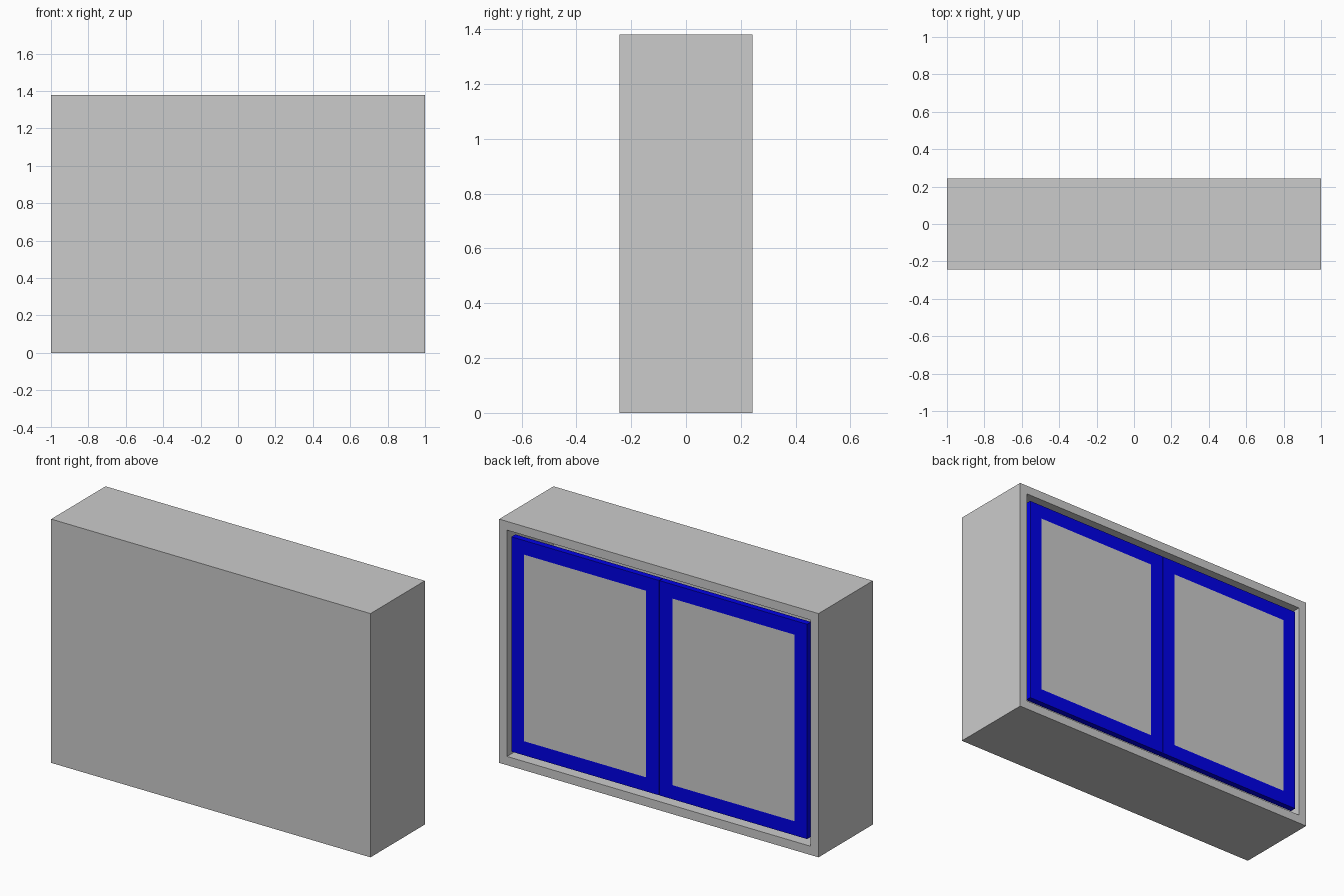
import bpy, bmesh

if "Cube" in bpy.data.objects:
    bpy.data.objects.remove(bpy.data.objects["Cube"])

W, D, H = 2.0, 0.486, 1.38     # outer size
WALL = 0.07                    # cabinet wall thickness
GAP_X, GAP_Z = 0.004, 0.012    # clearance round the doors
DOOR_T, RECESS = 0.035, 0.004
RAIL = 0.113                   # width of the blue door border


def finish(name, bm, mats=()):
    bmesh.ops.recalc_face_normals(bm, faces=bm.faces)
    me = bpy.data.meshes.new(name)
    bm.to_mesh(me)
    bm.free()
    ob = bpy.data.objects.new(name, me)
    bpy.context.collection.objects.link(ob)
    for m in mats:
        me.materials.append(m)
    return ob


def box(center, size):
    bm = bmesh.new()
    bmesh.ops.create_cube(bm, size=1)
    for v in bm.verts:
        v.co = [c + a * s for c, a, s in zip(center, v.co, size)]
    return bm


def back_face(bm):
    return max(bm.faces, key=lambda f: f.calc_center_median().y)


blue = bpy.data.materials.new("blue_paint")
blue.diffuse_color = (0.0, 0.0, 0.8, 1)
blue.use_nodes = True
blue.node_tree.nodes["Principled BSDF"].inputs["Base Color"].default_value = blue.diffuse_color
grey = bpy.data.materials.new("plain_grey")
grey.diffuse_color = (0.8, 0.8, 0.8, 1)
grey.use_nodes = True
grey.node_tree.nodes["Principled BSDF"].inputs["Base Color"].default_value = grey.diffuse_color

# Cabinet body: box hollowed from the back side
body = box((0, 0, H / 2), (W, D, H))
face = back_face(body)
bmesh.ops.inset_region(body, faces=[face], thickness=WALL)
cavity = bmesh.ops.extrude_discrete_faces(body, faces=[face])["faces"]
bmesh.ops.translate(body, verts=cavity[0].verts, vec=(0, -(D - WALL), 0))
finish("cabinet_body", body)

# Pair of doors: blue border with a flush grey panel
half = W / 2 - WALL
door_w = half - 1.5 * GAP_X
door_h = H - 2 * WALL - 2 * GAP_Z
for side, name in ((-1, "door_right"), (1, "door_left")):
    x = side * (GAP_X / 2 + door_w / 2)
    y = D / 2 - RECESS - DOOR_T / 2
    door = box((x, y, H / 2), (door_w, DOOR_T, door_h))
    panel = back_face(door)
    bmesh.ops.inset_region(door, faces=[panel], thickness=RAIL)
    panel.material_index = 1
    finish(name, door, (blue, grey))
